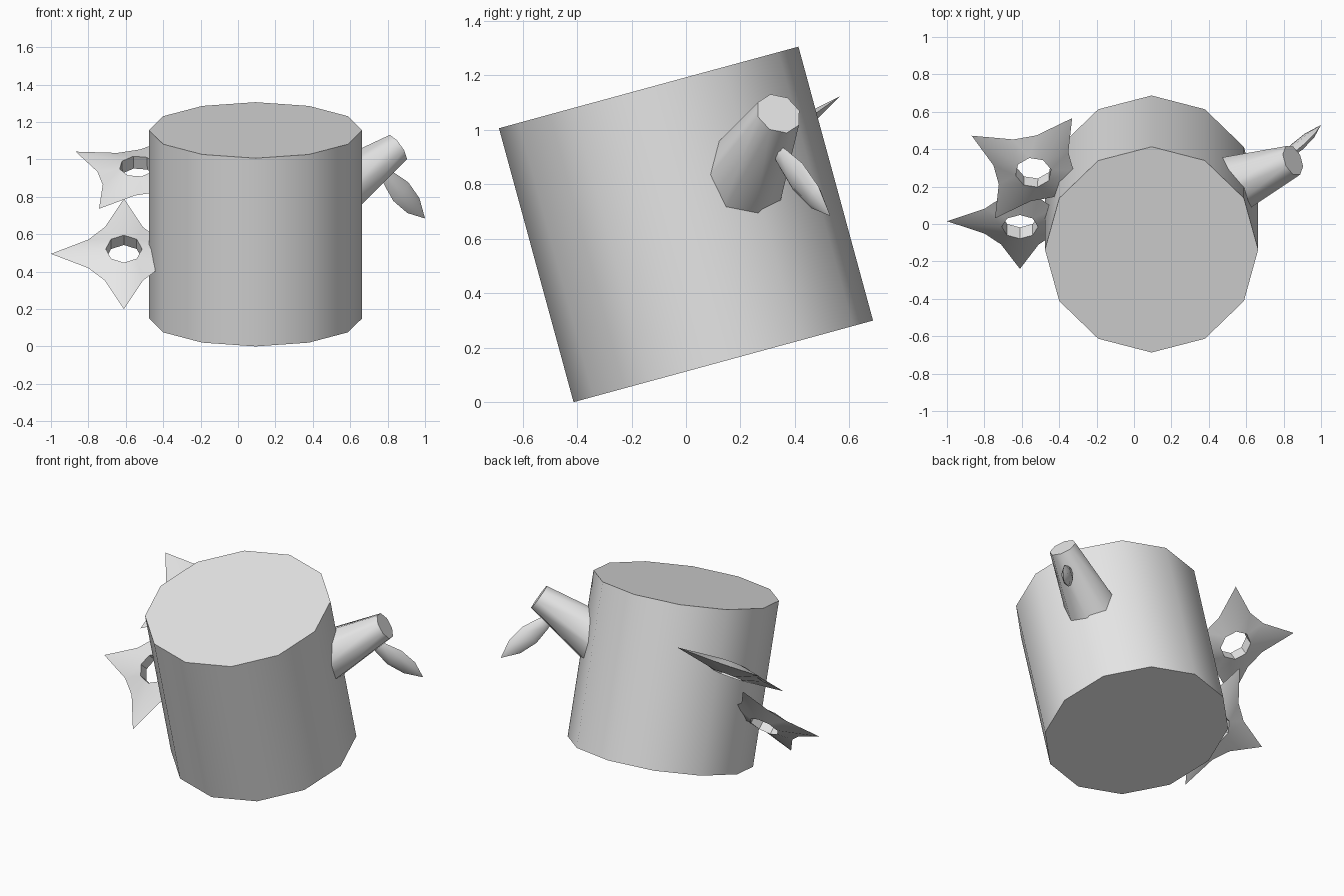
import bpy, bmesh
from math import sin, cos, pi, radians
from mathutils import Vector, Matrix

cube = bpy.data.objects.get("Cube")
if cube:
    bpy.data.objects.remove(cube, do_unlink=True)

grey = bpy.data.materials.new("plain grey")
grey.use_nodes = True
grey.diffuse_color = (0.8, 0.8, 0.8, 1)
grey.node_tree.nodes["Principled BSDF"].inputs["Base Color"].default_value = (0.8, 0.8, 0.8, 1)


def frame(origin, x_dir, y_dir):
    """Matrix whose x and y axes follow the given directions."""
    x = Vector(x_dir).normalized()
    z = x.cross(Vector(y_dir)).normalized()
    m = Matrix((x, z.cross(x), z)).transposed().to_4x4()
    m.translation = Vector(origin)
    return m


def finish(bm, name, matrix, angle):
    bmesh.ops.recalc_face_normals(bm, faces=bm.faces)
    mesh = bpy.data.meshes.new(name)
    bm.to_mesh(mesh)
    bm.free()
    mesh.transform(matrix)
    mesh.materials.append(grey)
    obj = bpy.data.objects.new(name, mesh)
    bpy.context.collection.objects.link(obj)
    bpy.ops.object.select_all(action='DESELECT')
    obj.select_set(True)
    bpy.context.view_layer.objects.active = obj
    bpy.ops.object.shade_smooth_by_angle(angle=radians(angle))
    return obj


def tapered(name, start, end, r1, r2, sides, angle=50):
    """Capped cylinder or cone running from start to end."""
    start, end = Vector(start), Vector(end)
    axis = end - start
    bm = bmesh.new()
    bmesh.ops.create_cone(bm, cap_ends=True, segments=sides,
                          radius1=r1, radius2=r2, depth=axis.length)
    # Keep one corner of the rim level with the x axis
    side = Vector((1, 0, 0)) - axis * (axis.x / axis.length_squared)
    finish(bm, name, frame((start + end) / 2, side, axis.cross(side)), angle)


def throwing_star(name, centre, tip_a, tip_b):
    """Four-pointed blade, thick around an eight-sided hole, sharp at the rim."""
    bm = bmesh.new()

    def vert(radius, degrees, z):
        a = radians(degrees)
        return bm.verts.new((radius * cos(a), radius * sin(a), z))

    rim = [vert((0.39, 0.215, 0.215)[i % 3], 90 * (i // 3) + (0, 28, 62)[i % 3], 0)
           for i in range(12)]
    holes = [[vert(0.097, 45 * i, z) for i in range(8)] for z in (0.04, -0.04)]
    for hole in holes:
        for q in range(4):
            tip, p, s, nxt = (rim[(3 * q + k) % 12] for k in range(4))
            h0, h1, h2 = (hole[(2 * q + k) % 8] for k in range(3))
            for f in ((tip, p, h0), (p, h1, h0), (p, s, h1), (s, h2, h1), (s, nxt, h2)):
                bm.faces.new(f)
    for i in range(8):
        j = (i + 1) % 8
        bm.faces.new((holes[0][i], holes[0][j], holes[1][j], holes[1][i]))
    finish(bm, name, frame(centre, tip_a, tip_b), 40)


def leaf(name, start, tip, width_dir):
    """Flattened spindle, pointed at the tip."""
    start, tip = Vector(start), Vector(tip)
    length = (tip - start).length
    bm = bmesh.new()
    rings = []
    for t, w in ((0, 0.02), (0.22, 0.045), (0.46, 0.066), (0.74, 0.053)):
        rings.append([bm.verts.new((t * length, w * cos(k * pi / 3), 0.42 * w * sin(k * pi / 3)))
                      for k in range(6)])
    point = bm.verts.new((length, 0, 0))
    bm.faces.new(rings[0])
    for k in range(6):
        j = (k + 1) % 6
        for a, b in zip(rings, rings[1:]):
            bm.faces.new((a[k], a[j], b[j], b[k]))
        bm.faces.new((rings[-1][k], rings[-1][j], point))
    finish(bm, name, frame(start, tip - start, width_dir), 80)


# Leaning log
tapered("log", (0.094, 0.137, 0.15), (0.094, -0.137, 1.156), 0.57, 0.57, 12)

# Cut branch and its leaf
tapered("branch_stub", (0.46, 0.185, 0.785), (0.85, 0.34, 1.06), 0.175, 0.086, 8)
leaf("leaf", (0.76, 0.31, 0.95), (1.0, 0.53, 0.684), (0.66, 0.3, 0.7))

# Blades stuck in the right side
throwing_star("lower_star", (-0.61, 0.015, 0.495), (-1, 0, 0), (0, 0.654, 0.757))
throwing_star("upper_star", (-0.537, 0.298, 0.93), (-0.327, 0.172, 0.11), (0.202, 0.262, 0.19))
